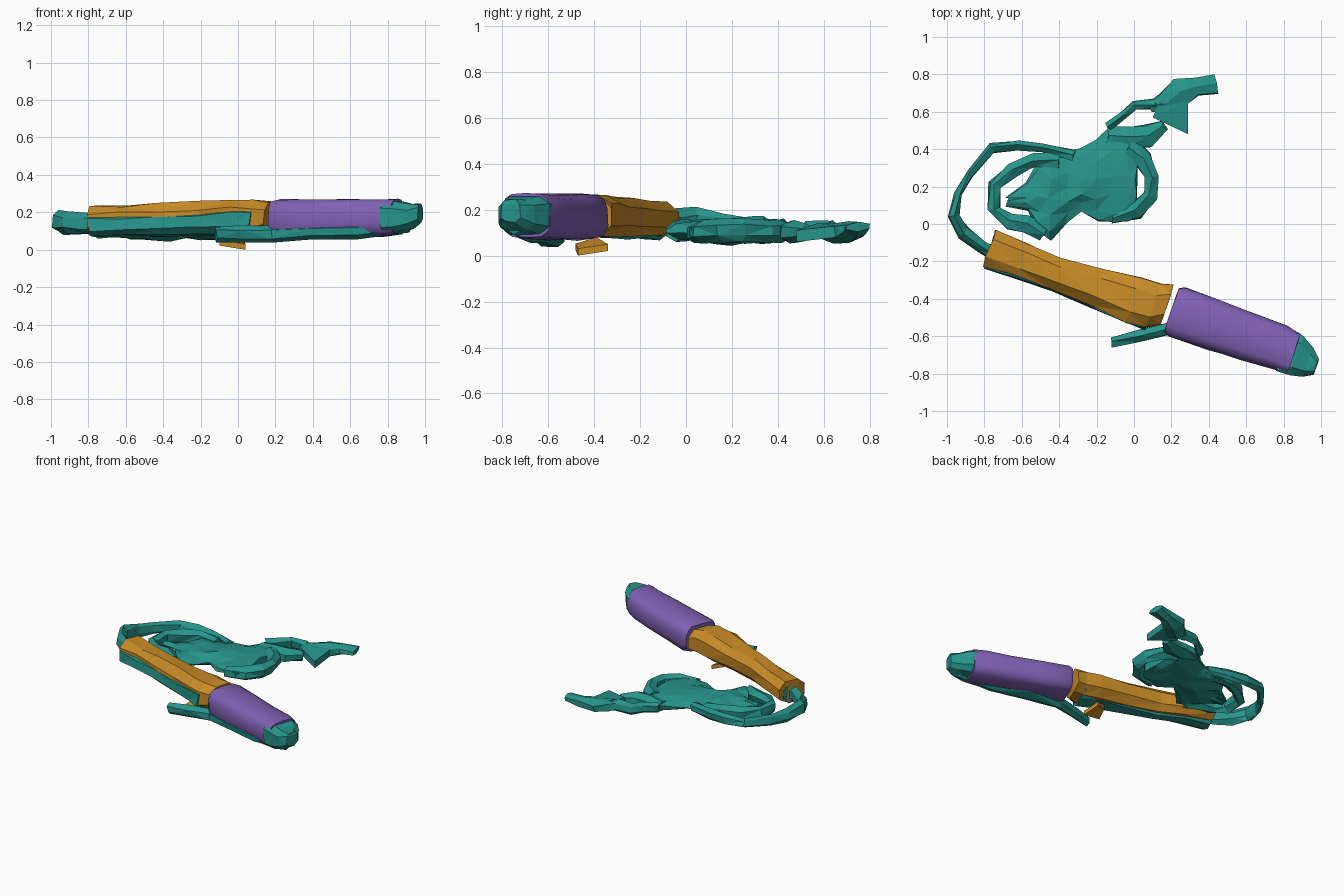
import bpy, bmesh, math, random
from mathutils import Vector

random.seed(4)

def material(name, rgb):
    m = bpy.data.materials.new(name)
    m.diffuse_color = (*rgb, 1)
    return m

TEAL = material("teal", (0.02, 0.30, 0.26))
GOLD = material("ochre", (0.58, 0.26, 0.02))
PURPLE = material("purple", (0.22, 0.12, 0.46))

def loft(name, mat, sections, n=6, power=1.0, axis=None, jitter=0.0, smooth=False):
    """Skin rings along a path. Section = (x, y, z, full width, full height)."""
    bm = bmesh.new()
    rings = []
    pts = [Vector(s[:3]) for s in sections]
    for i, (x, y, z, w, h) in enumerate(sections):
        t = Vector(axis) if axis else pts[min(i + 1, len(pts) - 1)] - pts[max(i - 1, 0)]
        t.z = 0
        t.normalize()
        side = Vector((-t.y, t.x, 0))
        ring = []
        for k in range(n):
            a = 2 * math.pi * (k + 0.5) / n
            c, s = math.cos(a), math.sin(a)
            u = math.copysign(abs(c) ** power, c) * w / 2
            v = math.copysign(abs(s) ** power, s) * h / 2
            j = Vector([random.uniform(-jitter, jitter) for _ in range(3)])
            ring.append(bm.verts.new(pts[i] + side * u + Vector((0, 0, v)) + j))
        rings.append(ring)
    for a, b in zip(rings, rings[1:]):
        for k in range(n):
            bm.faces.new((a[k], a[(k + 1) % n], b[(k + 1) % n], b[k]))
    bm.faces.new(rings[0])
    bm.faces.new(rings[-1])
    bmesh.ops.recalc_face_normals(bm, faces=bm.faces)
    if not smooth:
        bmesh.ops.triangulate(bm, faces=bm.faces)
    return finish(name, mat, bm, smooth)

def finish(name, mat, bm, smooth=False):
    me = bpy.data.meshes.new(name)
    bm.to_mesh(me)
    bm.free()
    ob = bpy.data.objects.new(name, me)
    bpy.context.collection.objects.link(ob)
    me.materials.append(mat)
    if smooth:
        bpy.ops.object.select_all(action='DESELECT')
        ob.select_set(True)
        bpy.context.view_layer.objects.active = ob
        bpy.ops.object.shade_smooth_by_angle(angle=math.radians(40))
    return ob

def plate(name, mat, outline, thick):
    """Thin faceted flap from a few corner points."""
    bm = bmesh.new()
    f = bm.faces.new([bm.verts.new(p) for p in outline])
    r = bmesh.ops.extrude_face_region(bm, geom=[f])
    for v in r["geom"]:
        if isinstance(v, bmesh.types.BMVert):
            v.co.z += thick
    bmesh.ops.recalc_face_normals(bm, faces=bm.faces)
    bmesh.ops.triangulate(bm, faces=bm.faces)
    return finish(name, mat, bm)

LONG = (0.945, -0.327, 0)

# Purple sleeve
loft("purple_sleeve", PURPLE,
     [(.20, -.46, .17, .25, .19), (.23, -.472, .17, .28, .205), (.40, -.53, .17, .27, .205),
      (.60, -.60, .17, .26, .20), (.78, -.66, .172, .245, .20), (.855, -.695, .175, .22, .19)],
     n=14, power=0.6, axis=LONG, jitter=.004, smooth=True)

# Ochre sleeve and its small flap underneath
gold = [(-.775, -.13, .155, .22, .16), (-.60, -.19, .16, .20, .16), (-.42, -.265, .165, .18, .17),
        (-.20, -.34, .17, .22, .18), (0, -.405, .175, .26, .20), (.10, -.435, .175, .27, .20),
        (.175, -.435, .17, .24, .18)]
loft("ochre_sleeve", GOLD, gold, n=8, power=0.8, axis=LONG, jitter=.007)
plate("ochre_flap", GOLD, [(-.10, -.48, .022), (.04, -.47, 0), (.03, -.34, .02), (-.07, -.39, .05)], .03)

# Teal lining showing through the lower front of the ochre sleeve
loft("inner_lining", TEAL, [(x, y - .022, z - .02, w * .88, h * .85) for x, y, z, w, h in gold[:6]],
     n=8, power=0.8, axis=LONG, jitter=.008)

# Teal end cap and the strip below the purple sleeve
loft("end_cap", TEAL, [(.80, -.675, .17, .24, .18), (.87, -.705, .175, .235, .17),
                       (.93, -.74, .175, .17, .14), (.975, -.765, .195, .09, .10)],
     n=8, power=0.6, axis=LONG, jitter=.005)
loft("lower_strip", TEAL, [(.92, -.75, .13, .08, .08), (.65, -.685, .10, .12, .08), (.40, -.61, .09, .14, .08),
                           (.18, -.56, .085, .07, .09), (.02, -.595, .085, .07, .09), (-.12, -.63, .08, .06, .08)],
     n=6, jitter=.006)

# Outer loop leaving the ochre end
loft("outer_loop", TEAL,
     [(-.74, -.16, .13, .08, .09), (-.82, -.12, .14, .07, .11), (-.91, -.05, .145, .08, .11), (-.965, .04, .15, .06, .11),
      (-.935, .16, .135, .05, .10), (-.875, .27, .125, .045, .09), (-.76, .405, .12, .06, .08),
      (-.62, .42, .115, .05, .08), (-.48, .41, .11, .05, .08), (-.32, .37, .11, .07, .08)],
     n=6, jitter=.008)

# Inner loop around the left opening
loft("inner_loop", TEAL,
     [(-.40, .34, .11, .09, .09), (-.54, .34, .115, .08, .10), (-.65, .29, .12, .08, .10),
      (-.74, .21, .12, .08, .10), (-.75, .08, .115, .08, .10), (-.67, .015, .11, .09, .10),
      (-.58, .0, .11, .10, .09), (-.48, -.05, .105, .11, .08)],
     n=6, jitter=.008)

# Crumpled central sheet: x, low y, high y, z, height
sheet = [(-.68, .09, .15, .105, .05), (-.57, .07, .23, .10, .08), (-.51, -.03, .33, .10, .09),
         (-.45, -.09, .37, .105, .10), (-.36, .01, .39, .095, .09), (-.28, .07, .40, .105, .10),
         (-.20, .01, .46, .10, .09), (-.12, 0, .53, .105, .10), (-.03, .01, .52, .10, .09), (.01, .03, .45, .105, .07)]
loft("crumpled_sheet", TEAL, [(x, (a + b) / 2, z, b - a, h) for x, a, b, z, h in sheet],
     n=14, axis=(1, 0, 0), jitter=.012)

# Right rim of the sheet
loft("right_rim", TEAL, [(-.03, .41, .11, .13, .10), (.05, .35, .11, .11, .10), (.095, .25, .11, .07, .11),
                         (.085, .15, .11, .09, .10), (.01, .07, .105, .10, .09), (-.12, .035, .10, .07, .08)],
     n=6, jitter=.008)

# Tail: two branches joining around a small opening, then a broad end
loft("tail_upper", TEAL, [(-.14, .52, .11, .05, .07), (-.06, .58, .11, .05, .08), (.0, .635, .11, .05, .08),
                          (.12, .64, .11, .06, .09)], n=6, jitter=.006)
loft("tail_lower", TEAL, [(-.14, .47, .105, .12, .08), (-.03, .46, .105, .14, .09), (.07, .47, .105, .13, .09),
                          (.16, .53, .105, .07, .07)], n=6, jitter=.008)
loft("tail_end", TEAL, [(.09, .63, .11, .06, .08), (.17, .64, .10, .14, .09), (.25, .71, .105, .17, .09),
                        (.34, .735, .115, .11, .07), (.44, .75, .125, .12, .05)], n=6, jitter=.006)
plate("tail_fin", TEAL, [(.10, .57, .09), (.29, .48, .06), (.29, .66, .08), (.14, .66, .09)], .05)
